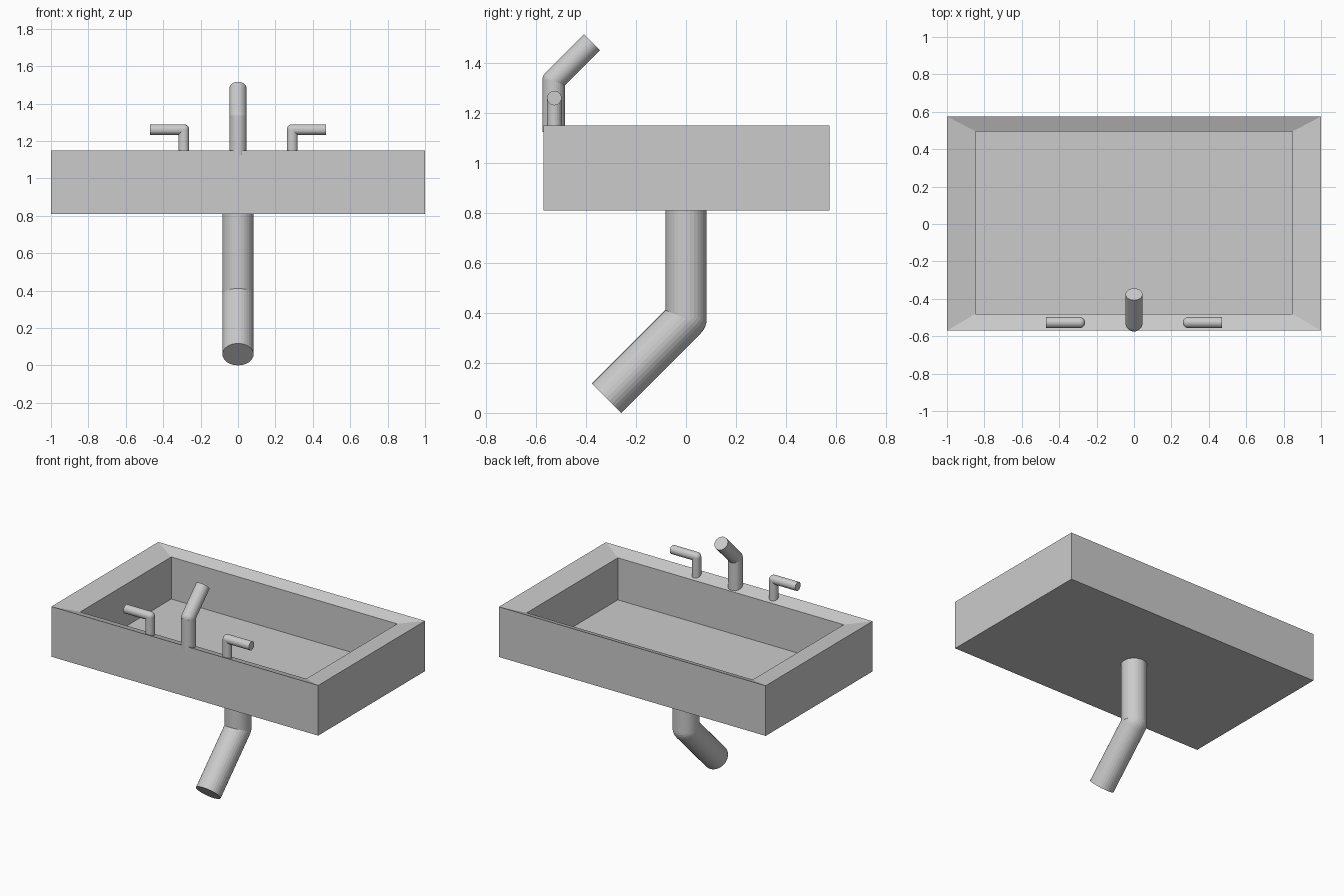
import bpy
import bmesh
from mathutils import Vector

cube = bpy.data.objects.get("Cube")
if cube:
    bpy.data.objects.remove(cube, do_unlink=True)

grey = bpy.data.materials.new("light_grey")
grey.use_nodes = True
colour = (0.6, 0.6, 0.6, 1)
grey.diffuse_color = colour
grey.node_tree.nodes["Principled BSDF"].inputs["Base Color"].default_value = colour


def add_object(name, bm):
    bmesh.ops.recalc_face_normals(bm, faces=bm.faces[:])
    mesh = bpy.data.meshes.new(name)
    bm.to_mesh(mesh)
    bm.free()
    mesh.materials.append(grey)
    obj = bpy.data.objects.new(name, mesh)
    bpy.context.collection.objects.link(obj)
    return obj


def bent_pipe(name, start, bend, end, radius):
    """Two straight tubes joined by a ball at the bend."""
    bm = bmesh.new()
    start, bend, end = Vector(start), Vector(bend), Vector(end)
    for a, b in ((start, bend), (bend, end)):
        axis = b - a
        matrix = axis.to_track_quat("Z", "Y").to_matrix().to_4x4()
        matrix.translation = (a + b) / 2
        bmesh.ops.create_cone(bm, cap_ends=True, segments=32, radius1=radius,
                              radius2=radius, depth=axis.length, matrix=matrix)
    ball = (end - bend).to_track_quat("Z", "Y").to_matrix().to_4x4()
    ball.translation = bend
    bmesh.ops.create_uvsphere(bm, u_segments=32, v_segments=16,
                              radius=radius, matrix=ball)
    return add_object(name, bm)


# Basin: outer wall, rim sloping inward, inner wall and floor
outer = (1.0, -0.57, 0.575)
inner = (0.847, -0.48, 0.495)
bm = bmesh.new()
loops = []
for (x, front, back), z in ((outer, 0.81), (outer, 1.15), (inner, 1.12), (inner, 0.835)):
    corners = ((-x, front), (x, front), (x, back), (-x, back))
    loops.append([bm.verts.new((px, py, z)) for px, py in corners])
for low, high in zip(loops, loops[1:]):
    for i in range(4):
        j = (i + 1) % 4
        bm.faces.new((low[i], low[j], high[j], high[i]))
bm.faces.new(loops[0])
bm.faces.new(loops[-1])
add_object("basin", bm)

# Drain pipe and spout
bent_pipe("drain_pipe", (0, 0, 0.82), (0, 0, 0.377), (0, -0.318, 0.059), 0.083)
bent_pipe("spout", (0, -0.53, 1.125), (0, -0.53, 1.33), (0, -0.376, 1.484), 0.045)

# Tap handles, one each side
for side, name in ((1, "left_tap"), (-1, "right_tap")):
    bent_pipe(name, (side * 0.29, -0.527, 1.125), (side * 0.29, -0.527, 1.26),
              (side * 0.47, -0.527, 1.26), 0.029)
